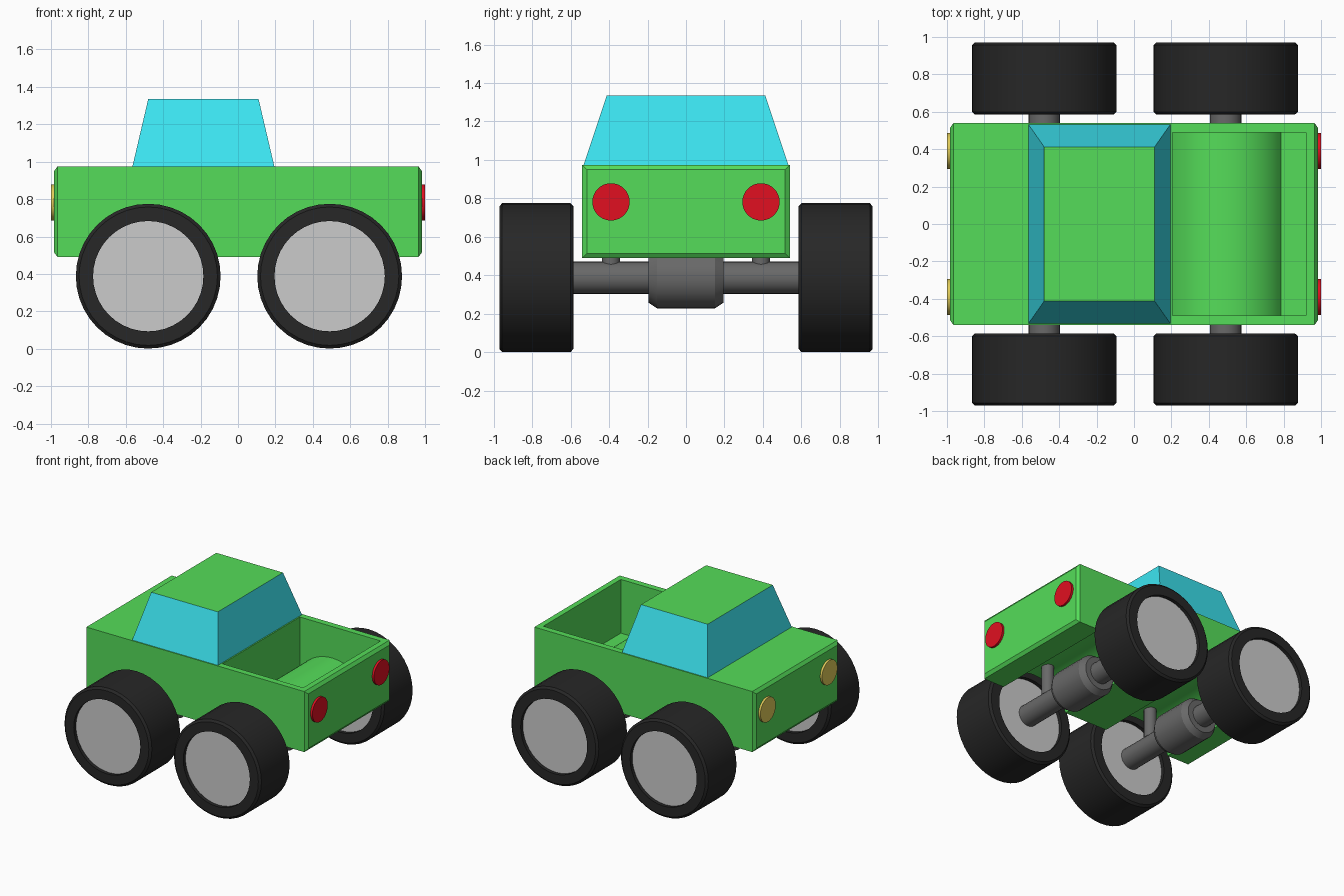
import bpy, bmesh
from math import pi, sin, cos, acos, asin, radians
from mathutils import Matrix, Vector

if "Cube" in bpy.data.objects:
    bpy.data.objects.remove(bpy.data.objects["Cube"])


def material(name, rgb):
    m = bpy.data.materials.new(name)
    m.diffuse_color = (*rgb, 1)
    m.use_nodes = True
    m.node_tree.nodes["Principled BSDF"].inputs["Base Color"].default_value = m.diffuse_color
    return m


GREEN = material("green_paint", (0.09, 0.72, 0.10))
CYAN = material("window_blue", (0.045, 0.78, 0.88))
RED = material("red_light", (0.75, 0.005, 0.015))
YELLOW = material("yellow_light", (0.75, 0.6, 0.1))
BLACK = material("rubber", (0.02, 0.02, 0.02))
STEEL = material("dark_steel", (0.14, 0.14, 0.14))
SILVER = material("hub_grey", (0.55, 0.55, 0.55))


def finish(name, bm, mats, matrix=Matrix(), angle=25):
    bmesh.ops.recalc_face_normals(bm, faces=bm.faces[:])
    me = bpy.data.meshes.new(name)
    bm.to_mesh(me)
    bm.free()
    me.transform(matrix)
    for m in mats:
        me.materials.append(m)
    me.shade_smooth()
    me.set_sharp_from_angle(angle=radians(angle))
    ob = bpy.data.objects.new(name, me)
    bpy.context.collection.objects.link(ob)
    return ob


def lathe(name, profile, mat, matrix, n=32, closed=False):
    """Turn a (radius, y) profile about the y axis."""
    bm = bmesh.new()
    rings = [[bm.verts.new((r * cos(2 * pi * i / n), y, r * sin(2 * pi * i / n)))
              for i in range(n)] for r, y in profile]
    pairs = list(zip(rings, rings[1:]))
    if closed:
        pairs.append((rings[-1], rings[0]))
    else:
        bm.faces.new(rings[0])
        bm.faces.new(rings[-1])
    for a, b in pairs:
        for i in range(n):
            j = (i + 1) % n
            bm.faces.new((a[i], a[j], b[j], b[i]))
    return finish(name, bm, [mat], matrix)


def extruded(points, half):
    """Extrude an xz outline along y, from -half to half."""
    bm = bmesh.new()
    face = bm.faces.new([bm.verts.new((x, -half, z)) for x, z in points])
    new = bmesh.ops.extrude_face_region(bm, geom=[face])["geom"]
    bmesh.ops.translate(bm, vec=(0, 2 * half, 0),
                        verts=[g for g in new if isinstance(g, bmesh.types.BMVert)])
    bmesh.ops.recalc_face_normals(bm, faces=bm.faces[:])
    bm.normal_update()
    return bm


def arc(cx, cz, r, a0, a1, n=18):
    return [(cx + r * cos(a0 + (a1 - a0) * i / n), cz + r * sin(a0 + (a1 - a0) * i / n))
            for i in range(n + 1)]


AXLES = {"front": -0.48, "rear": 0.49}
AXZ, BOTTOM, TOP = 0.388, 0.49, 0.975

# Body: side outline with two wheel arches, ends chamfered
a = asin((BOTTOM - AXZ) / 0.31)
outline = [(-0.965, TOP), (-0.965, BOTTOM)]
for x in AXLES.values():
    outline += arc(x, AXZ, 0.31, pi - a, a)
outline += [(0.965, BOTTOM), (0.965, TOP)]
bm = extruded(outline, 0.54)
for s in (-1, 1):
    end = next(f for f in bm.faces if f.normal.x * s > 0.99 and abs(f.calc_center_median().x) > 0.9)
    bmesh.ops.inset_region(bm, faces=[end], thickness=0.035)
    for v in end.verts:
        v.co.x = s * 0.983
body = finish("body", bm, [GREEN])

# Cargo bed: cut out, leaving a rounded hump over the rear axle
r, floor = 0.335, 0.545
hump = arc(0.49, AXZ, r, acos(-0.285 / r), asin((floor - AXZ) / r))
cutter = finish("bed_cutter", extruded(
    [(0.205, 1.2)] + hump + [(0.92, floor), (0.92, 1.2)], 0.49), [GREEN])
cutter.hide_render = True
mod = body.modifiers.new("bed", "BOOLEAN")
mod.operation, mod.object, mod.solver = "DIFFERENCE", cutter, "EXACT"
bpy.context.view_layer.objects.active = body
bpy.ops.object.modifier_apply(modifier=mod.name)
bpy.data.objects.remove(cutter)
body.data.set_sharp_from_angle(angle=radians(25))

# Cabin: tapered block with window sides and a green roof
bm = extruded([(-0.565, TOP - 0.003), (0.195, TOP - 0.003), (0.11, 1.335), (-0.48, 1.335)], 0.533)
for v in bm.verts:
    if v.co.z > 1.2:
        v.co.y *= 0.412 / 0.533
bm.normal_update()
for f in bm.faces:
    f.material_index = 0 if abs(f.normal.z) > 0.9 else 1
finish("cabin", bm, [GREEN, CYAN])

# Wheels, axles, differentials and struts
TYRE = [(0.295, -0.193), (0.37, -0.193), (0.387, -0.178),
        (0.387, 0.178), (0.37, 0.193), (0.295, 0.193)]
for pos, x in AXLES.items():
    at = Matrix.Translation((x, 0, AXZ))
    lathe(pos + "_axle", [(0.084, -0.7), (0.084, 0.7)], STEEL, at, 24)
    lathe(pos + "_differential", [(0.13, -0.195), (0.16, -0.15), (0.16, 0.15), (0.13, 0.195)],
          STEEL, at, 24)
    for side, s in (("right", -1), ("left", 1)):
        hub = Matrix.Translation((x, s * 0.778, AXZ))
        lathe(f"{pos}_{side}_tyre", TYRE, BLACK, hub, 40, closed=True)
        lathe(f"{pos}_{side}_hub", [(0.297, -0.165), (0.297, 0.165)], SILVER, hub, 40)
        up = Matrix.Translation((x, s * 0.39, 0.555)) @ Matrix.Rotation(pi / 2, 4, "X")
        lathe(f"{pos}_{side}_strut", [(0.047, -0.15), (0.047, 0.15)], STEEL, up, 16)

# Round lights on both ends
for name, sx, mat in (("headlight", -1, YELLOW), ("tail_light", 1, RED)):
    for side, s in (("right", -1), ("left", 1)):
        m = Matrix.Translation((sx * 0.985, s * 0.39, 0.782)) @ Matrix.Rotation(pi / 2, 4, "Z")
        lathe(f"{side}_{name}", [(0.097, -0.015), (0.097, 0.015)], mat, m, 32)
